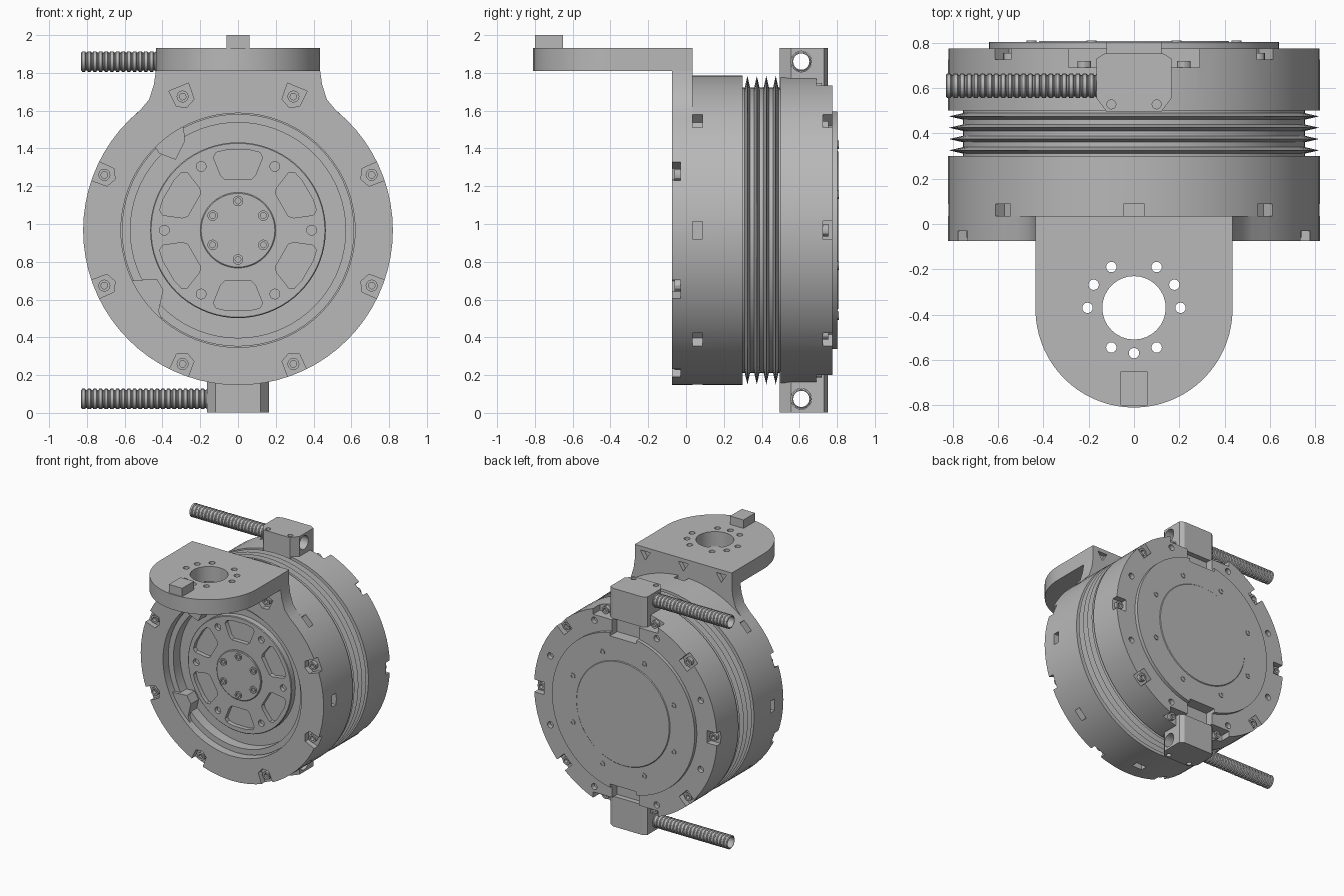
import bpy, bmesh
from math import sin, cos, pi, radians
from mathutils import Matrix

if "Cube" in bpy.data.objects:
    bpy.data.objects.remove(bpy.data.objects["Cube"], do_unlink=True)

CZ = 0.967  # height of the drum axis
TURN_X = Matrix.Rotation(pi / 2, 4, 'Z')   # lathe axis y -> x
TURN_Z = Matrix.Rotation(pi / 2, 4, 'X')   # lathe axis y -> z

grey = bpy.data.materials.new("plain_grey")
grey.use_nodes = True
COLOR = (0.48, 0.48, 0.48, 1)
grey.diffuse_color = COLOR
grey.node_tree.nodes["Principled BSDF"].inputs["Base Color"].default_value = COLOR


def finish(name, bm):
    bmesh.ops.recalc_face_normals(bm, faces=bm.faces[:])
    mesh = bpy.data.meshes.new(name)
    bm.to_mesh(mesh)
    bm.free()
    mesh.materials.append(grey)
    ob = bpy.data.objects.new(name, mesh)
    bpy.context.collection.objects.link(ob)
    return ob


def lathe(name, profile, at=(0, 0, CZ), turn=Matrix(), segs=72, ring=False):
    """Revolve (radius, y) points about y; ring closes the profile, otherwise ends are capped."""
    bm = bmesh.new()
    mat = Matrix.Translation(at) @ turn
    rows = [[bm.verts.new(mat @ Matrix.Translation((r * cos(2 * pi * i / segs), y, r * sin(2 * pi * i / segs))).to_translation())
             for i in range(segs)] for r, y in profile]
    pairs = list(zip(rows, rows[1:]))
    if ring:
        pairs.append((rows[-1], rows[0]))
    else:
        bm.faces.new(rows[0])
        bm.faces.new(rows[-1])
    for a, b in pairs:
        for i in range(segs):
            j = (i + 1) % segs
            bm.faces.new((a[i], a[j], b[j], b[i]))
    return finish(name, bm)


def prism(name, pts, lo, hi, axis='y'):
    """Extrude an outline: (x, z) along y, or (x, y) along z."""
    bm = bmesh.new()
    ends = [[bm.verts.new((u, d, v) if axis == 'y' else (u, v, d)) for u, v in pts] for d in (lo, hi)]
    for e in ends:
        bm.faces.new(e)
    for i in range(len(pts)):
        j = (i + 1) % len(pts)
        bm.faces.new((ends[0][i], ends[0][j], ends[1][j], ends[1][i]))
    return finish(name, bm)


def polar(pts, deg):
    """Turn (radial, tangential) points into x, z about the drum axis."""
    a = radians(deg)
    return [(u * cos(a) - v * sin(a), CZ + u * sin(a) + v * cos(a)) for u, v in pts]


def rect(u0, u1, v):
    return [(u0, -v), (u1, -v), (u1, v), (u0, v)]


def rod(r, lo, hi, at, turn=Matrix(), segs=16):
    return lathe("cutter", [(r, lo), (r, hi)], at, turn, segs)


def cut(ob, cutters):
    bpy.context.view_layer.objects.active = ob
    for c in cutters:
        m = ob.modifiers.new("cut", 'BOOLEAN')
        m.operation, m.solver, m.object = 'DIFFERENCE', 'EXACT', c
        bpy.ops.object.modifier_apply(modifier=m.name)
        bpy.data.objects.remove(c, do_unlink=True)


def spot(r, deg, y=0):
    x, z = polar([(r, 0)], deg)[0]
    return (x, y, z)


def screw(name, r, deg, y, out, size=0.03, tall=0.02):
    """Socket-head screw; out is -1 for front-facing, 1 for rear-facing."""
    lathe(name, [(size, -0.01 * out), (size, tall * out), (size * .55, tall * out), (size * .55, 0)],
          spot(r, deg, y), segs=12)


EIGHTHS = [45 * k for k in range(8)]
SIXTHS = [60 * k for k in range(6)]

# Front flange with its neck
arc = [polar([(0.82, 0)], 45 - 270 * i / 54)[0] for i in range(55)]
neck = [(0.52, 1.60), (0.47, 1.66), (0.445, 1.74), (0.435, 1.81)]
flange = prism("front_flange", arc + [(-x, z) for x, z in neck] + neck[::-1], -0.075, 0.035)
tools = [rod(0.62, -0.2, 0.2, (0, 0, CZ), segs=72)]
for d in EIGHTHS:
    d += 22.5
    rim = 0.82 if d in (67.5, 112.5) else 0.9
    tools.append(prism("cutter", polar([(0.705, 0), (0.73, -.05), (rim, -.056), (rim, .056), (0.73, .05)], d), -0.1, -0.03))
cut(flange, tools)
for d in EIGHTHS:
    screw("flange_screw", 0.766, d + 22.5, -0.03, -1, 0.032, 0.03)

# Mounting shelf with rounded front, centre opening and bolt holes
nose = [(0.435 * cos(pi * i / 36), -0.375 - 0.435 * sin(pi * i / 36)) for i in range(37)]
shelf = prism("mounting_shelf", nose + [(-0.435, 0.035), (0.435, 0.035)], 1.81, 1.932, 'z')
holes = [(s * x, y) for s in (-1, 1) for x, y in ((0.1, -.19), (0.205, -.37), (0.1, -.545), (0.178, -.268))]
tools = [rod(0.14, -0.5, 0.5, (0, -0.37, 1.87), TURN_Z, 32)]
tools += [rod(0.023, -0.3, 0.3, (x, y, 1.87), TURN_Z) for x, y in holes + [(0, -0.57)]]
tools += [prism("cutter", [(x - .045, 1.90), (x + .045, 1.90), (x, 1.83)], 0.0, 0.1) for x in (-0.34, 0, 0.34)]
cut(shelf, tools)
prism("locating_key", [(-.06, -.8), (.06, -.8), (.06, -.65), (-.06, -.65)], 1.92, 2.0, 'z')

# Front half of the drum
front = lathe("front_housing", [(0.7, 0.30), (0.82, 0.30), (0.82, 0.035), (0.615, 0.035), (0.615, -0.015),
                                (0.57, -0.015), (0.57, 0.07), (0.3, 0.07)])
cut(front, [prism("cutter", polar(rect(0.76, 0.9, 0.047), d), 0.03, 0.088) for d in EIGHTHS])

# Stop tabs at the edge of the opening
prism("upper_stop_tab", [(-.29, 1.53), (-.28, 1.44), (-.33, 1.34), (-.42, 1.375), (-.45, 1.43)], -0.04, 0.06)
prism("lower_stop_tab", [(-.57, .70), (-.43, .71), (-.395, .65), (-.42, .54), (-.40, .49), (-.46, .52)], -0.04, 0.06)

# Rotor with six pockets, holes and hub
rotor = lathe("rotor_plate", [(0.465, 0.08), (0.465, 0.025), (0.46, 0.02)])
half = [(0.268, 0.07), (0.29, 0.092), (0.385, 0.13), (0.412, 0.116), (0.425, 0.06)]
pocket = half + [(u, -v) for u, v in half[::-1]]
tools = [prism("cutter", polar(pocket, d + 30), -0.1, 0.055) for d in SIXTHS]
tools += [rod(0.026, -0.1, 0.05, spot(0.39, d)) for d in SIXTHS]
cut(rotor, tools)
lathe("hub_cap", [(0.2, 0.04), (0.2, 0.012), (0.195, 0.008)], segs=48)
for d in SIXTHS:
    screw("hub_screw", 0.155, d + 30, 0.008, -1, 0.028, 0.012)

# Finned bellows between the two halves
fins = [(0.755, 0.29)]
for y in (0.325, 0.375, 0.425, 0.475):
    fins += [(0.755, y - 0.014), (0.817, y), (0.755, y + 0.014)]
lathe("bellows", fins + [(0.755, 0.51)])

# Rear half of the drum with raised cover
rear = lathe("rear_housing", [(0.7, 0.50), (0.82, 0.50), (0.82, 0.775), (0.64, 0.775), (0.64, 0.803),
                              (0.42, 0.803), (0.415, 0.808)])
tools = []
for d in EIGHTHS:
    if d in (90, 270):
        tools.append(prism("cutter", polar(rect(0.72, 0.9, 0.29), d), 0.69, 0.9))
        tools.append(prism("cutter", polar(rect(0.60, 0.9, 0.12), d), 0.71, 0.9))
    else:
        tools.append(prism("cutter", polar(rect(0.73, 0.9, 0.05), d), 0.725, 0.9))
    tools.append(rod(0.025, 0.74, 0.9, spot(0.73, d + 22.5)))
cut(rear, tools)
for d in EIGHTHS:
    if d not in (90, 270):
        screw("rear_screw", 0.772, d, 0.725, 1, 0.032, 0.03)
    screw("cover_screw", 0.49, d + 22.5, 0.803, 1, 0.022, 0.006)

# Cable connectors and hollow ribbed cables, top and bottom
side = [(0.12, 0.495), (0.165, 0.555), (0.165, 0.73), (0.13, 0.752)]
block = side + [(-x, y) for x, y in side[::-1]]
for label, s in (("top", 1), ("bottom", -1)):
    lo, hi = sorted((CZ + s * 0.72, CZ + s * 0.965))
    z = CZ + s * 0.893
    body = prism(label + "_connector", block, lo, hi, 'z')
    tools = [rod(0.055, -0.3, 0.3, (0, 0.61, z), TURN_X, 24)]
    tools += [rod(0.02, -0.02, 0.02, (x, 0.528, CZ + s * 0.965), TURN_Z) for x in (-0.1, 0.1)]
    cut(body, tools)
    ribs = []
    for k in range(23):
        x = 0.145 + 0.03 * k
        ribs += [(0.047, x), (0.054, x + 0.005), (0.054, x + 0.02), (0.047, x + 0.025)]
    lathe(label + "_cable", ribs + [(0.043, 0.83), (0.043, 0.145)], (0, 0.61, z), TURN_X, 20, ring=True)
    for x in (-0.22, 0.22):
        lathe(label + "_clamp_screw", [(0.03, 0.68), (0.03, 0.72), (0.016, 0.72), (0.016, 0.70)],
              (x, 0, CZ + s * 0.75), segs=12)

# Smooth curved walls, keep machined edges sharp
bpy.ops.object.select_all(action='DESELECT')
for ob in bpy.context.scene.objects:
    if ob.type == 'MESH':
        ob.select_set(True)
        bpy.context.view_layer.objects.active = ob
bpy.ops.object.shade_smooth_by_angle(angle=radians(30))
